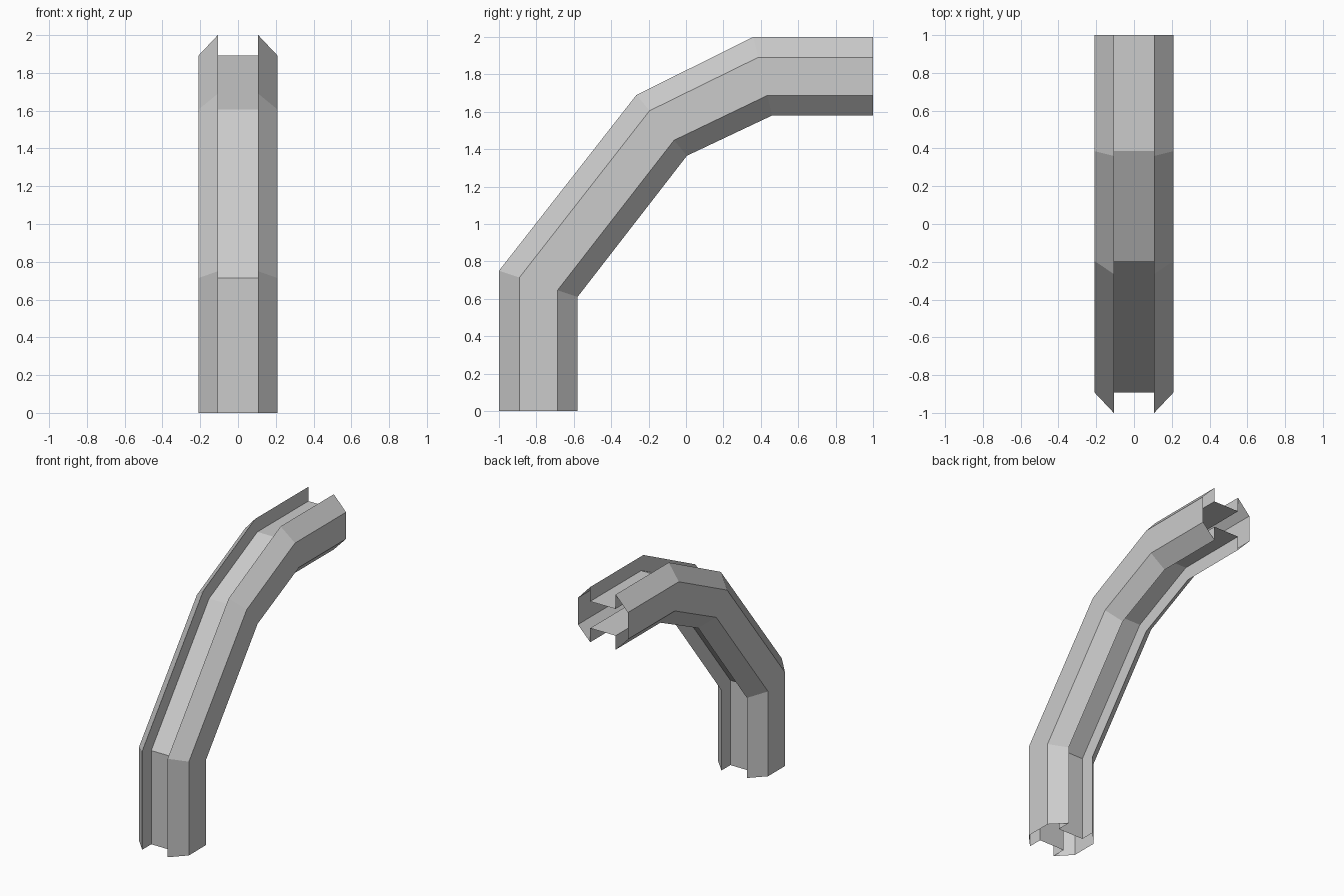
import bpy
import bmesh
from mathutils import Vector

cube = bpy.data.objects.get("Cube")
if cube:
    bpy.data.objects.remove(cube, do_unlink=True)

grey = bpy.data.materials.new("plain_grey")
grey.use_nodes = True
colour = (0.6, 0.6, 0.6, 1.0)
grey.diffuse_color = colour
grey.node_tree.nodes["Principled BSDF"].inputs["Base Color"].default_value = colour

# Half of the notched octagonal section: (x, depth from outer to inner edge)
TIP, SIDE, NEAR, FAR = 0.107, 0.21, 0.26, 0.745
half = [(TIP, NEAR), (TIP, 0), (SIDE, NEAR), (SIDE, FAR), (TIP, 1), (TIP, FAR)]
section = half + [(-x, d) for x, d in reversed(half)]

# Mitred joints along the bend: (y, z) of the outer and inner edges
joints = [
    ((-1, 0), (-0.58, 0)),
    ((-1, 0.75), (-0.58, 0.61)),
    ((-0.265, 1.69), (0.005, 1.365)),
    ((0.36, 2), (0.46, 1.58)),
    ((1, 2), (1, 1.58)),
]


def make_ring(bm, outer, inner):
    ring = []
    for x, depth in section:
        y, z = Vector(outer).lerp(Vector(inner), depth)
        ring.append(bm.verts.new((x, y, z)))
    return ring


# Open-ended bent rail, with a channel along its outer and inner sides
bm = bmesh.new()
rings = [make_ring(bm, outer, inner) for outer, inner in joints]
for low, high in zip(rings, rings[1:]):
    for i in range(len(section)):
        j = (i + 1) % len(section)
        bm.faces.new((low[i], low[j], high[j], high[i]))

mesh = bpy.data.meshes.new("bent_channel_rail")
bm.to_mesh(mesh)
bm.free()
mesh.materials.append(grey)
rail = bpy.data.objects.new("bent_channel_rail", mesh)
bpy.context.collection.objects.link(rail)
